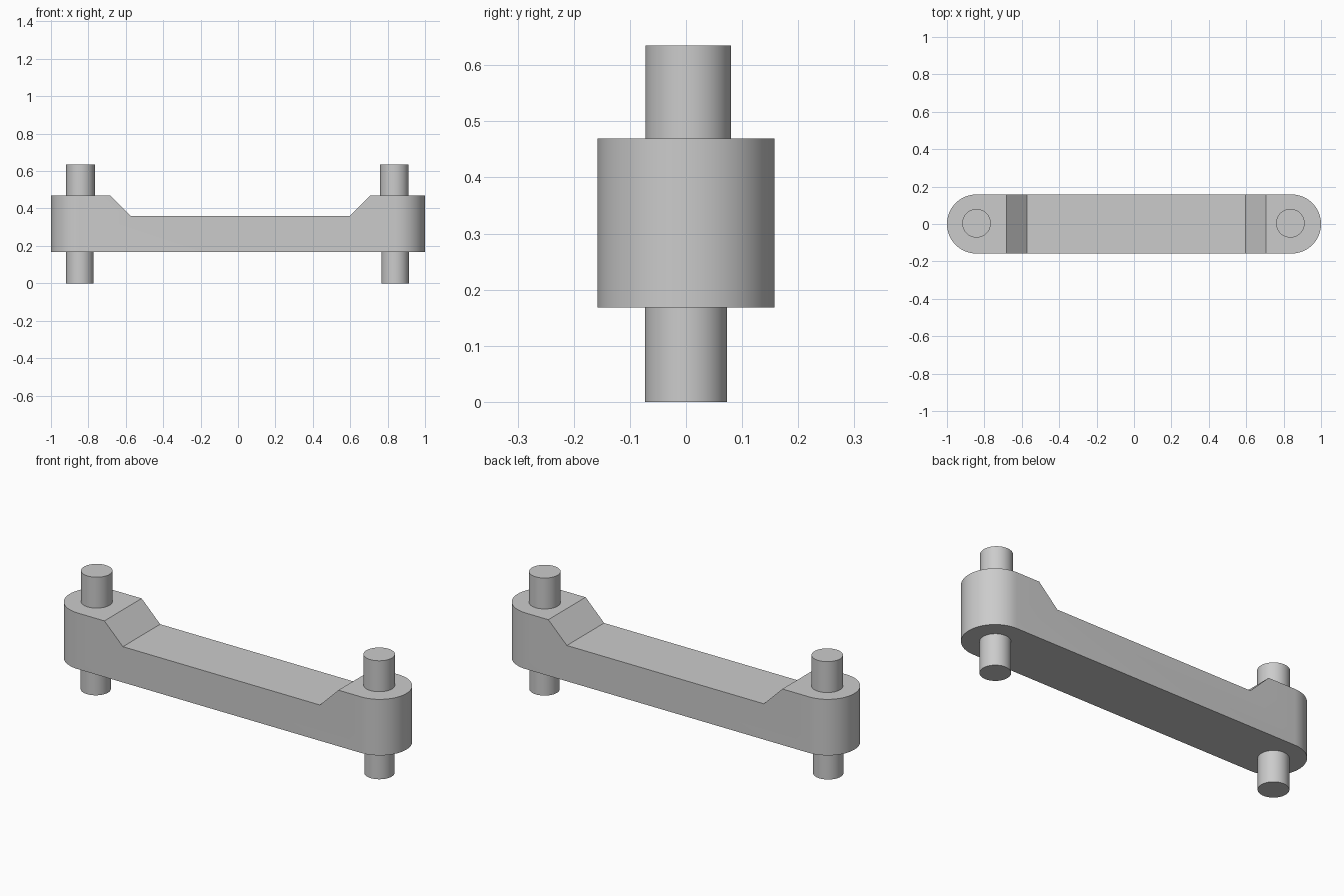
import bpy
import bmesh
from math import pi, cos, sin, radians

cube = bpy.data.objects.get("Cube")
if cube:
    bpy.data.objects.remove(cube, do_unlink=True)

steel = bpy.data.materials.new("plain grey")
steel.use_nodes = True
grey = (0.6, 0.6, 0.6, 1)
steel.diffuse_color = grey
steel.node_tree.nodes["Principled BSDF"].inputs["Base Color"].default_value = grey

SEGMENTS = 64
BOTTOM, TOP, FLOOR = 0.168, 0.469, 0.36
HALF_WIDTH = 0.158
END = 1 - HALF_WIDTH


def extruded(name, outline, direction):
    """Closed solid made by extruding a flat outline."""
    bm = bmesh.new()
    face = bm.faces.new([bm.verts.new(p) for p in outline])
    result = bmesh.ops.extrude_face_region(bm, geom=[face], use_keep_orig=True)
    moved = [v for v in result["geom"] if isinstance(v, bmesh.types.BMVert)]
    bmesh.ops.translate(bm, verts=moved, vec=direction)
    bmesh.ops.recalc_face_normals(bm, faces=bm.faces[:])
    mesh = bpy.data.meshes.new(name)
    bm.to_mesh(mesh)
    bm.free()
    mesh.materials.append(steel)
    obj = bpy.data.objects.new(name, mesh)
    bpy.context.collection.objects.link(obj)
    return obj


def activate(obj):
    bpy.ops.object.select_all(action="DESELECT")
    obj.select_set(True)
    bpy.context.view_layer.objects.active = obj


def arc(cx, cy, radius, start, sweep, count, z):
    return [(cx + radius * cos(start + sweep * i / count),
             cy + radius * sin(start + sweep * i / count), z)
            for i in range(count + 1)]


# Link bar with rounded ends
outline = (arc(END, 0, HALF_WIDTH, -pi / 2, pi, SEGMENTS // 2, BOTTOM)
           + arc(-END, 0, HALF_WIDTH, pi / 2, pi, SEGMENTS // 2, BOTTOM))
bar = extruded("link_bar", outline, (0, 0, TOP - BOTTOM))

# Recess with sloping ends, cut from the top of the bar
recess = [(-0.573, FLOOR), (0.597, FLOOR), (0.707, TOP),
          (0.707, 0.6), (-0.683, 0.6), (-0.683, TOP)]
cutter = extruded("recess_cutter", [(x, -0.3, z) for x, z in recess], (0, 0.6, 0))
cutter.hide_render = True
cut = bar.modifiers.new("recess", "BOOLEAN")
cut.operation = "DIFFERENCE"
cut.object = cutter
activate(bar)
bpy.ops.object.modifier_apply(modifier=cut.name)
bpy.data.objects.remove(cutter, do_unlink=True)

# Pins above and below each end: name, x, y, radius, bottom, top
pins = [
    ("left_upper_pin", 0.836, 0.004, 0.0765, TOP, 0.635),
    ("right_upper_pin", -0.842, 0.004, 0.0765, TOP, 0.635),
    ("left_lower_pin", 0.84, 0, 0.0735, 0, BOTTOM),
    ("right_lower_pin", -0.845, 0, 0.0735, 0, BOTTOM),
]
parts = [bar]
for name, x, y, radius, low, high in pins:
    circle = arc(x, y, radius, 0, 2 * pi, SEGMENTS, low)[:-1]
    parts.append(extruded(name, circle, (0, 0, high - low)))

for part in parts:
    activate(part)
    bpy.ops.object.shade_smooth_by_angle(angle=radians(30))
